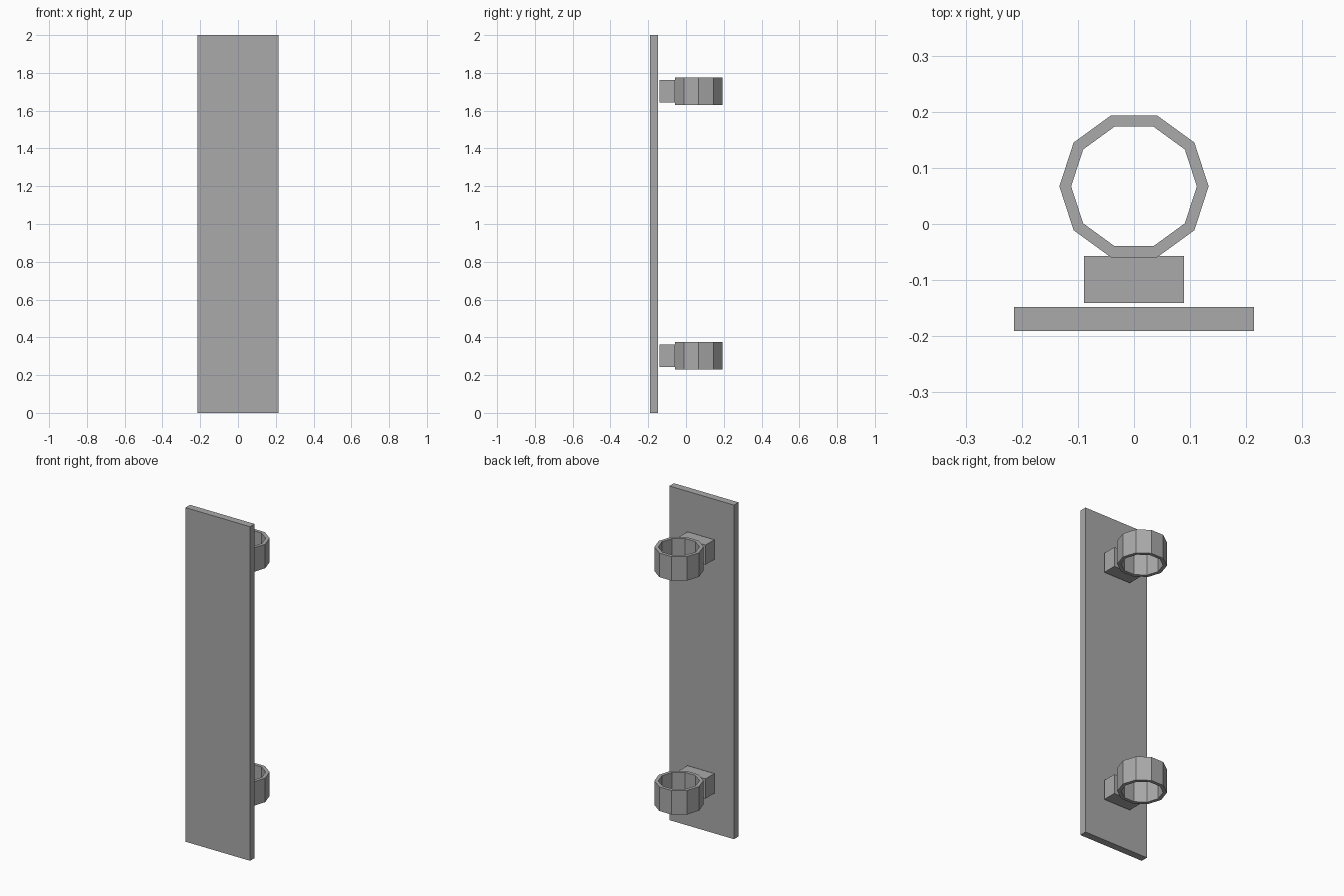
import bpy
import bmesh
from math import cos, sin, pi
from mathutils import Vector

cube = bpy.data.objects.get("Cube")
if cube:
    bpy.data.objects.remove(cube, do_unlink=True)

GREY = (0.4, 0.4, 0.4, 1.0)
grey = bpy.data.materials.new("plain_grey")
grey.use_nodes = True
grey.diffuse_color = GREY
grey.node_tree.nodes["Principled BSDF"].inputs["Base Color"].default_value = GREY


def add_object(name, bm):
    bmesh.ops.recalc_face_normals(bm, faces=bm.faces)
    mesh = bpy.data.meshes.new(name)
    bm.to_mesh(mesh)
    bm.free()
    mesh.materials.append(grey)
    obj = bpy.data.objects.new(name, mesh)
    bpy.context.collection.objects.link(obj)
    return obj


def box(name, low, high):
    low, high = Vector(low), Vector(high)
    bm = bmesh.new()
    bmesh.ops.create_cube(bm, size=1)
    bmesh.ops.scale(bm, vec=high - low, verts=bm.verts)
    bmesh.ops.translate(bm, vec=(low + high) / 2, verts=bm.verts)
    return add_object(name, bm)


def ring(name, y, z, outer, inner, height, sides):
    # Sweep a rectangular section around the vertical axis
    section = [(outer, -height / 2), (outer, height / 2),
               (inner, height / 2), (inner, -height / 2)]
    bm = bmesh.new()
    loops = []
    for i in range(sides):
        a = 2 * pi * i / sides
        loops.append([bm.verts.new((r * cos(a), y + r * sin(a), z + h))
                      for r, h in section])
    for i, here in enumerate(loops):
        after = loops[(i + 1) % sides]
        for j in range(4):
            k = (j + 1) % 4
            bm.faces.new((here[j], after[j], after[k], here[k]))
    return add_object(name, bm)


# Flat upright panel
box("panel", (-0.214, -0.191, 0), (0.214, -0.148, 2))

# Two mounting blocks, each carrying a ten-sided clamp ring
for label, z in (("lower", 0.303), ("upper", 1.703)):
    box(label + "_block", (-0.089, -0.141, z - 0.059), (0.089, -0.057, z + 0.059))
    ring(label + "_ring", 0.067, z, 0.133, 0.112, 0.144, 10)
